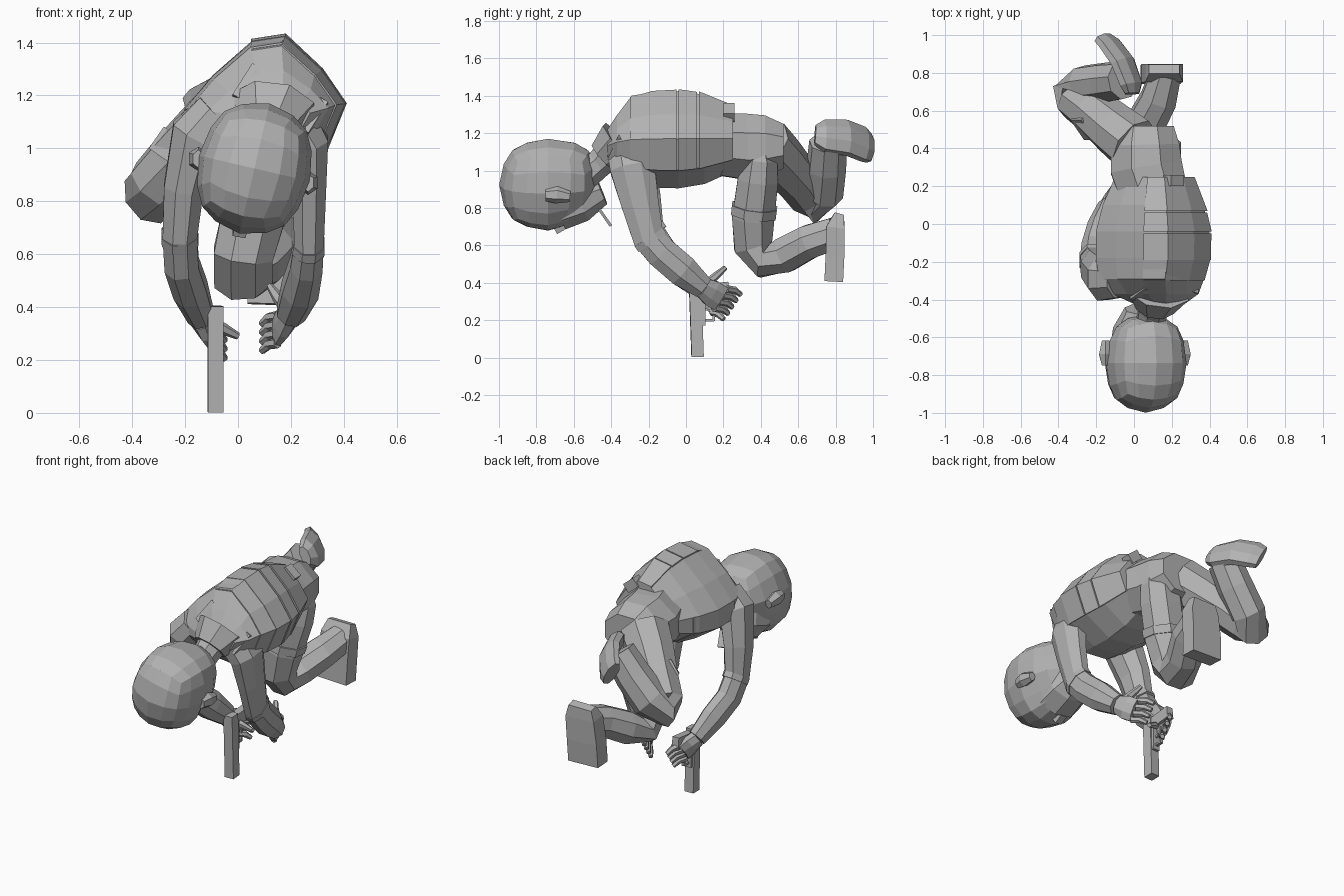
import bpy, bmesh
from math import sin, cos, pi, radians
from mathutils import Vector, Matrix

if "Cube" in bpy.data.objects:
    bpy.data.objects.remove(bpy.data.objects["Cube"], do_unlink=True)

grey = bpy.data.materials.new("plain_grey")
grey.use_nodes = True
colour = (0.45, 0.45, 0.45, 1)
grey.diffuse_color = colour
for node in grey.node_tree.nodes:
    if node.type == 'BSDF_PRINCIPLED':
        node.inputs["Base Color"].default_value = colour


def finish(name, bm):
    bmesh.ops.recalc_face_normals(bm, faces=bm.faces)
    mesh = bpy.data.meshes.new(name)
    bm.to_mesh(mesh)
    bm.free()
    mesh.materials.append(grey)
    ob = bpy.data.objects.new(name, mesh)
    bpy.context.collection.objects.link(ob)
    return ob


def loft(name, rings):
    """Skin a list of closed rings and cap both ends."""
    bm = bmesh.new()
    rows = [[bm.verts.new(p) for p in ring] for ring in rings]
    n = len(rows[0])
    for a, b in zip(rows, rows[1:]):
        for i in range(n):
            j = (i + 1) % n
            bm.faces.new((a[i], a[j], b[j], b[i]))
    bm.faces.new(rows[0])
    bm.faces.new(rows[-1])
    return finish(name, bm)


def limb(name, path, side=(1, 0, 0), n=8):
    """Tube along path entries (x, y, z, half width, half depth)."""
    pts = [Vector(p[:3]) for p in path]
    rings = []
    for k, p in enumerate(path):
        t = Vector()
        if k:
            t += (pts[k] - pts[k - 1]).normalized()
        if k < len(pts) - 1:
            t += (pts[k + 1] - pts[k]).normalized()
        t.normalize()
        u = Vector(side)
        u = (u - t * u.dot(t)).normalized()
        v = t.cross(u)
        g = 1 / cos(pi / n)
        rings.append([pts[k] + u * (p[3] * g * cos(2 * pi * (i + .5) / n))
                      + v * (p[4] * g * sin(2 * pi * (i + .5) / n)) for i in range(n)])
    return loft(name, rings)


def box(name, centre, size, rot=(0, 0, 0)):
    bm = bmesh.new()
    bmesh.ops.create_cube(bm, size=1)
    m = Matrix.Translation(centre)
    for angle, axis in zip(rot, "XYZ"):
        m = m @ Matrix.Rotation(radians(angle), 4, axis)
    bmesh.ops.transform(bm, matrix=m @ Matrix.Diagonal((*size, 1)), verts=bm.verts)
    return finish(name, bm)


# Torso: one rolled cross-section, scaled along the spine
profile = [(-.02, .28), (.11, .30), (.25, .17), (.34, .04), (.27, -.13),
           (.09, -.23), (-.11, -.21), (-.28, -.10), (-.28, .02), (-.17, .15)]
spine = [(-.42, .12, 1.12, .45, .33), (-.37, .09, 1.13, .74, .55), (-.29, .065, 1.13, .9, .9),
         (-.18, .07, 1.13, .97, .96), (-.04, .07, 1.13, .97, .98), (.1, .075, 1.135, .86, .9),
         (.25, .085, 1.145, .66, .65)]


def section(y, grow=1.0, first=0, last=10):
    """Torso cross-section at any point along the spine."""
    for a, b in zip(spine, spine[1:]):
        if a[0] <= y <= b[0]:
            f = (y - a[0]) / (b[0] - a[0])
            cx, cz, sx, sz = [a[i] + f * (b[i] - a[i]) for i in range(1, 5)]
            return [Vector((cx + px * sx * grow, y, cz + pz * sz * grow))
                    for px, pz in profile[first:last]]


loft("torso", [section(s[0]) for s in spine])


def plate(name, y0, y1, first, last, grow):
    loft(name, [section(y, grow, first, last) + section(y, .94, first, last)[::-1]
                for y in (y0, y1)])


# Vest panels over the back and the flank
for k, (y0, y1, grow) in enumerate([(-.3, -.19, 1.02), (-.19, -.05, 1.03),
                                    (-.04, .06, 1.035), (.07, .25, 1.05)]):
    plate(f"back_panel_{k + 1}", y0, y1, 0, 5, grow)
plate("flank_panel", -.2, .14, 6, 9, 1.02)
box("back_pouch", (.21, .23, 1.31), (.09, .06, .06), (0, 40, 0))

# Neck and collar
limb("neck", [(.08, -.56, .95, .075, .075), (.1, -.46, 1.04, .075, .075), (.13, -.35, 1.14, .1, .1)])
limb("collar", [(.11, -.44, 1.07, .1, .09), (.13, -.35, 1.15, .16, .13)])
for name, x, z in (("right_collar_strap", .06, 1.23), ("left_collar_strap", .26, 1.13)):
    box(name, (x, -.36, z), (.1, .05, .15), (-25, 30, 0))

# Pelvis and belt
limb("pelvis", [(.1, .18, 1.14, .18, .165), (.065, .3, 1.13, .19, .175),
                (.06, .42, 1.13, .18, .165), (.06, .52, 1.13, .15, .12)])

# Head: rounded cube rolled to the left, fuller at the nape and flatter at the face
bm = bmesh.new()
bmesh.ops.create_cube(bm, size=2)
bmesh.ops.subdivide_edges(bm, edges=bm.edges, cuts=3, use_grid_fill=True)
roll = Matrix.Rotation(radians(13), 3, 'Y')
for v in bm.verts:
    d = v.co.normalized() * .9 + v.co * .1
    if d.y > 0 and d.z > 0:
        d.y += .12 * d.z
    if d.y > 0 and d.z < 0:
        d.x *= .87
        d.z *= 1 - .12 * d.y
    v.co = roll @ Vector((d.x * .216, d.y * .262, d.z * .252)) + Vector((.062, -.737, .924))
finish("head", bm)
limb("jaw", [(.03, -.68, .81, .15, .12), (.035, -.56, .845, .14, .11), (.04, -.45, .89, .085, .07)],
     (cos(.2), 0, -sin(.2)))
box("nose", (.01, -.68, .705), (.05, .06, .06), (30, 12, 0))
box("mouth", (.02, -.58, .745), (.1, .05, .03), (20, 12, 0))
box("chin_strap", (.05, -.455, .78), (.05, .015, .18), (35, 12, 0))
for name, x, z in (("right_ear", -.15, .96), ("left_ear", .265, .87)):
    limb(name, [(x, -.75, z, .02, .03), (x, -.69, z, .035, .04), (x, -.62, z - .01, .02, .025)], n=6)

# Arms
limb("left_arm", [(.2, -.3, 1.1, .1, .12), (.265, -.285, 1.01, .08, .12), (.27, -.245, .82, .062, .1),
                  (.268, -.2, .64, .056, .085), (.258, -.13, .56, .062, .085),
                  (.235, -.02, .465, .07, .085), (.2, .09, .375, .055, .06)])
limb("right_arm", [(-.08, -.29, 1.13, .09, .1), (-.16, -.285, 1.05, .095, .12), (-.205, -.24, .85, .075, .105),
                   (-.22, -.2, .67, .065, .085), (-.213, -.13, .56, .065, .085),
                   (-.18, -.02, .465, .065, .085), (-.14, .09, .365, .05, .06)])
limb("left_cuff", [(.268, -.2, .645, .06, .09), (.266, -.18, .615, .06, .09)])
limb("right_cuff", [(-.22, -.2, .68, .069, .09), (-.219, -.18, .65, .069, .09)])


# Hands: palm, four fingers and a thumb
def hand(name, wrist, knuckle, reach, thumb):
    w, k, r, th = Vector(wrist), Vector(knuckle), Vector(reach), Vector(thumb)
    limb(name + "_palm", [(*w, .042, .055), (*(w + k) / 2, .036, .07), (*k, .024, .07)])
    for i in range(4):
        base = k + Vector((0, -.022, -.034)) * (i - 1.5)
        mid, tip = base + r * .55, base + r + Vector((0, 0, -.02))
        limb(f"{name}_finger_{i + 1}", [(*base, .017, .018), (*mid, .016, .017), (*tip, .012, .012)], n=6)
    limb(name + "_thumb", [(*w, .022, .022), (*(w * .4 + th * .6), .02, .018), (*th, .012, .012)], n=6)


hand("left_hand", (.195, .09, .375), (.15, .185, .315), (-.06, .075, -.01), (.12, .21, .48))
hand("right_hand", (-.14, .09, .36), (-.1, .17, .295), (.05, .065, -.02), (0, .14, .29))

# Pistol pointing straight down
box("pistol_slide", (-.085, .055, .203), (.06, .065, .4), (2, 0, 2))
box("pistol_frame", (-.085, .09, .27), (.045, .03, .2))
box("pistol_grip", (-.085, .15, .36), (.045, .16, .075), (6, 0, 0))
box("guard_front", (-.085, .12, .2), (.02, .06, .012))
box("guard_side", (-.085, .148, .25), (.02, .012, .11))
box("pistol_trigger", (-.085, .115, .26), (.012, .035, .012), (20, 0, 0))

# Left leg: knee low, shin trailing back
limb("left_leg", [(.125, .4, 1.12, .11, .05), (.12, .395, 1.06, .13, .095), (.105, .385, .95, .13, .108),
                  (.06, .36, .75, .12, .113), (.02, .36, .6, .112, .105), (.02, .42, .515, .112, .09),
                  (.06, .53, .55, .1, .095), (.13, .66, .62, .095, .09), (.17, .8, .665, .08, .085)])
limb("left_thigh_strap", [(.075, .367, .81, .13, .121), (.063, .361, .76, .127, .12)])
limb("left_boot", [(.16, .82, .77, .08, .025), (.16, .8, .7, .1, .048), (.145, .797, .55, .105, .05),
                   (.14, .79, .41, .105, .05)], n=4)

# Right leg: knee out to the side, shin raised
out = (.7, .2, -.7)
limb("right_leg", [(.0, .42, 1.14, .14, .14), (-.1, .5, 1.06, .135, .13), (-.22, .6, .95, .12, .115),
                   (-.307, .66, .863, .108, .105), (-.335, .7, .82, .108, .085), (-.26, .735, .885, .108, .1),
                   (-.15, .75, 1.02, .1, .1), (-.06, .76, 1.15, .088, .095)], out)
box("right_thigh_pouch", (-.25, .52, 1.0), (.07, .14, .1), (0, 35, 40))
limb("right_boot", [(-.01, .69, 1.19, .03, .055), (-.015, .74, 1.185, .045, .09),
                    (-.06, .86, 1.175, .045, .1), (-.125, .95, 1.14, .04, .1),
                    (-.16, .98, 1.12, .035, .085)], (.75, .42, .42))
